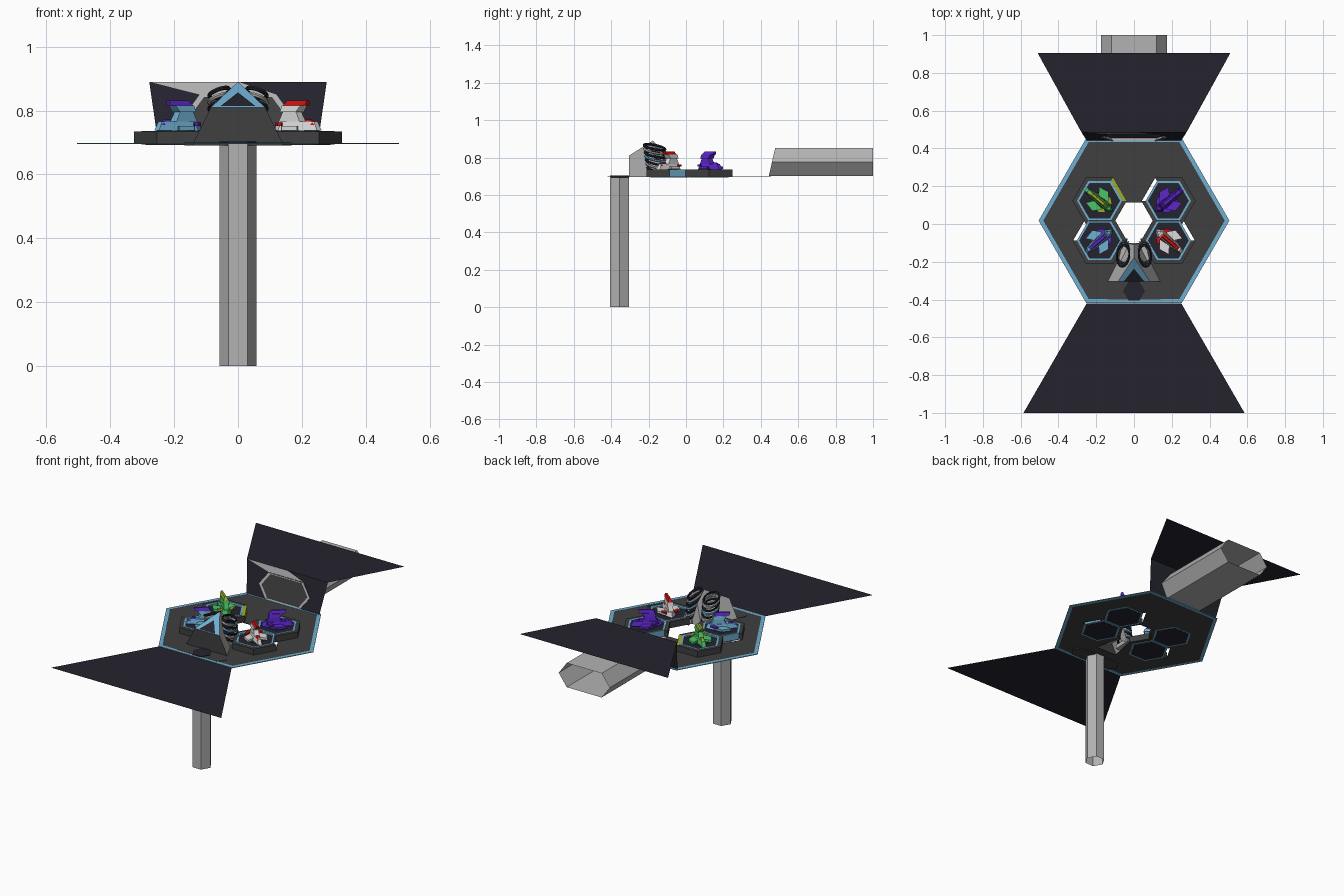
import bpy, bmesh, math
from mathutils import Vector, Matrix

if "Cube" in bpy.data.objects:
    bpy.data.objects.remove(bpy.data.objects["Cube"])

def mat(name, r, g, b):
    m = bpy.data.materials.new(name)
    m.diffuse_color = (r, g, b, 1)
    m.use_nodes = True
    m.node_tree.nodes["Principled BSDF"].inputs["Base Color"].default_value = m.diffuse_color
    return m

DARK = mat("dark grey", .05, .05, .05)
BLUE = mat("light blue", .16, .43, .64)
NAVY = mat("navy", .018, .017, .028)
GREY = mat("light grey", .45, .45, .45)
WHITE = mat("white", .72, .72, .72)
RED = mat("red", .65, .005, .005)
PURPLE = mat("purple", .11, .02, .6)
GREEN = mat("green", .07, .55, .14)
LIME = mat("yellow green", .35, .4, .03)

def mesh(name, verts, faces, m, fix=True):
    me = bpy.data.meshes.new(name)
    me.from_pydata([tuple(v) for v in verts], [], faces)
    if fix:
        bm = bmesh.new()
        bm.from_mesh(me)
        bmesh.ops.recalc_face_normals(bm, faces=bm.faces)
        bm.to_mesh(me)
        bm.free()
    ob = bpy.data.objects.new(name, me)
    bpy.context.collection.objects.link(ob)
    me.materials.append(m)
    return ob

def loft(name, low, high, m, caps=True):
    """Solid between two matching loops of 3D points."""
    n = len(low)
    f = [(i, (i + 1) % n, n + (i + 1) % n, n + i) for i in range(n)]
    if caps:
        f += [tuple(range(n))[::-1], tuple(range(n, 2 * n))]
    return mesh(name, list(low) + list(high), f, m)

def prism(name, pts, z0, z1, m, caps=True):
    return loft(name, [(x, y, z0) for x, y in pts], [(x, y, z1) for x, y in pts], m, caps)

def hexa(cx, cy, r):
    return [(cx + r * math.cos(math.pi / 3 * i), cy + r * math.sin(math.pi / 3 * i)) for i in range(6)]

def segment(cx, cy, r0, r1, i):
    """One of six straight pieces of a hexagonal ring."""
    a, b = hexa(cx, cy, r0), hexa(cx, cy, r1)
    j = (i + 1) % 6
    return [a[i], b[i], b[j], a[j]]

def ring(name, cx, cy, r0, r1, z0, z1, m):
    a, b = hexa(cx, cy, r0), hexa(cx, cy, r1)
    v = [(x, y, z) for z in (z0, z1) for loop in (a, b) for x, y in loop]
    f = []
    for i in range(6):
        j = (i + 1) % 6
        f += [(i, j, 6 + j, 6 + i), (12 + i, 18 + i, 18 + j, 12 + j),
              (i, 12 + i, 12 + j, j), (6 + i, 6 + j, 18 + j, 18 + i)]
    return mesh(name, v, f, m)

CY, Z = .018, .695      # platform centre and underside height

# platform floor with light blue border
floor = prism("floor", hexa(0, CY, .482), Z, .698, DARK)
ring("floor_border", 0, CY, .48, .505, Z, .699, BLUE)

# pods: position, open collar side, bike colours
pods = [(-.182, CY + .105, 0, GREEN, LIME, LIME), (.182, CY + .105, 2, PURPLE, PURPLE, None),
        (-.182, CY - .105, 2, BLUE, PURPLE, None), (.182, CY - .105, 0, WHITE, RED, None)]
holes = [hexa(0, CY, .11), [(-.07, -.25), (.07, -.25), (.03, -.06), (-.03, -.06)]]
holes += [segment(px, py, .12, .14, s) for px, py, s, _, _, fill in pods if not fill]
for pts in holes:
    cutter = prism("cutter", pts, .6, .8, DARK)
    cutter.hide_render = True
    mod = floor.modifiers.new("cut", 'BOOLEAN')
    mod.operation, mod.solver, mod.object = 'DIFFERENCE', 'EXACT', cutter
    bpy.context.view_layer.objects.active = floor
    bpy.ops.object.modifier_apply(modifier=mod.name)
    bpy.data.objects.remove(cutter)

def bike(px, py, body, accent):
    """Small hover bike pointing away from the platform centre."""
    sx, sy = (1 if px > 0 else -1), (1 if py > CY else -1)
    c, s = math.cos(math.radians(40)), math.sin(math.radians(40))
    def w(u, v, z):
        return (px + sx * (c * u - s * v), py + sy * (s * u + c * v), z)
    def part(name, low, z0, high, z1, m):
        loft(name, [w(u, v, z0) for u, v in low], [w(u, v, z1) for u, v in high], m)
    def box(u0, u1, h):
        return [(u0, -h), (u1, -h), (u1, h), (u0, h)]
    hull = [(-.09, 0), (-.05, -.03), (.03, -.022), (.095, -.012), (.095, .012),
            (.03, .022), (-.05, .03)]
    part("bike_hull", hull, .737, [(u * .85, v * .7) for u, v in hull], .765, body)
    for k in (-1, 1):
        wing = [(-.045, k * .02), (-.005, k * .066), (.05, k * .055), (.02, k * .015)]
        part("bike_wing", wing, .738, wing, .752, body)
        fin = [(-.065, k * .026), (-.035, k * .05), (-.02, k * .047), (-.04, k * .018)]
        part("bike_fin", fin, .752, fin, .762, accent)
    part("bike_neck", box(-.06, .03, .016), .76, box(-.035, .0, .012), .815, body)
    part("bike_shoulders", box(-.05, .015, .02), .795, box(-.045, .03, .016), .815, body)
    part("bike_head", box(-.045, .045, .012), .815, box(-.03, .05, .006), .832, accent)
    part("bike_nose", box(.05, .085, .012), .755, box(.04, .06, .007), .772, accent)

for px, py, gap, body, accent, fill in pods:
    # navy base, blue rim and dark collar, with one open or coloured side
    prism("pod_base", hexa(px, py, .108), .692, .728, NAVY)
    ring("pod_rim", px, py, .106, .12, .693, .736, BLUE)
    facing = 4 if py > CY else 1
    for i in range(6):
        if i == facing or (i == gap and not fill):
            continue
        m = fill if i == gap else DARK
        prism("pod_collar", segment(px, py, .12, .144, i), .697, .735, m)
    prism("pod_pedestal", hexa(px, py, .05), .728, .738, DARK)
    bike(px, py, body, accent)

# support leg, an open hexagonal tube
prism("leg", hexa(0, -.355, .058), 0, .697, GREY, caps=False)
prism("leg_cap", hexa(0, -.355, .058), .697, .703, NAVY)
prism("step_plate", [(-.14, -.4), (.14, -.4), (.168, -.355), (.14, -.308),
                     (-.14, -.308), (-.168, -.355)], .69, .7, DARK)

# console: dark front, grey sides, peaked roof with navy panel in a blue frame
v = [(-.14, -.305, .698), (.14, -.305, .698), (.085, -.305, .81), (-.085, -.305, .81),
     (0, -.178, .89), (-.035, -.1, .698), (.035, -.1, .698), (0, -.11, .83)]
con = mesh("console", v, [(0, 1, 2, 3), (3, 2, 4), (0, 3, 4, 7, 5), (1, 6, 7, 4, 2), (5, 7, 6)], GREY)
con.data.materials.append(DARK)
con.data.materials.append(BLUE)
con.data.polygons[0].material_index = 1
con.data.polygons[1].material_index = 2
n = Vector((0, -.53, .85)) * .003
panel = [Vector((-.055, -.303, .811)) + n, Vector((.055, -.303, .811)) + n,
         Vector((0, -.235, .854)) + n]
mesh("console_panel", panel, [(0, 1, 2)], NAVY)

# ribbed coils on both sides of the console
for side in (-1, 1):
    for i in range(7):
        bpy.ops.mesh.primitive_torus_add(
            major_radius=.05, minor_radius=.007, major_segments=18, minor_segments=6,
            location=(side * .058, -.15 - .003 * i, .735 + .02 * i),
            rotation=(math.radians(-12), math.radians(side * 20), 0))
        ob = bpy.context.object
        ob.name = "coil"
        ob.scale = (.7, 1.15, 1)
        ob.data.materials.append((NAVY, GREY, NAVY, BLUE)[i % 4])
        bpy.ops.object.shade_smooth_by_angle()
    prism("coil_foot", [(side * .03, -.2), (side * .085, -.2), (side * .06, -.1), (side * .025, -.09)],
          .7, .725, GREY)

# front flap, a flat sheet
mesh("front_flap", [(-.585, -1, .697), (.585, -1, .697), (.25, -.42, .697), (-.25, -.42, .697)],
     [(0, 1, 2, 3)], NAVY)

# back wall, leaning, with a hexagonal gateway
def wall(x, z):
    return (x, .442 + (z - .697) * .225, z)
gate = [(.175, .775), (.12, .85), (-.12, .85), (-.175, .775), (-.12, .7), (.12, .7)]
for side in (-1, 1):
    pts = [(.25, .697), (.278, .89), (.12, .85), (.175, .775), (.12, .697)]
    mesh("wall_side", [wall(side * x, z) for x, z in pts],
         [(0, 1, 2), (0, 2, 3), (0, 3, 4)], NAVY)
mesh("wall_lintel", [wall(*p) for p in [(-.278, .89), (0, .89), (.12, .85), (-.12, .85)]],
     [(0, 1, 2, 3)], GREY)
mesh("wall_lintel_side", [wall(*p) for p in [(0, .89), (.278, .89), (.12, .85)]],
     [(0, 1, 2)], NAVY)

# tunnel behind the gateway, open at the far end, and its dark door
near = [wall(x, z) for x, z in gate]
loft("tunnel", near, [(x, 1, z) for x, z in gate], GREY, caps=False)
mesh("tunnel_door", [(x * .99, y + .012, z) for x, y, z in near], [tuple(range(6))], DARK)
inner = [wall(x * .88, .775 + (z - .775) * .88) for x, z in gate]
mesh("gate_frame", [(x, y - .003, z) for x, y, z in near + inner],
     [(i, (i + 1) % 6, 6 + (i + 1) % 6, 6 + i) for i in range(6) if i != 4], GREY)

# back flap, a flat sheet from the top of the wall
mesh("back_flap", [(-.278, .485, .89), (.278, .485, .89), (.51, .905, .89), (-.51, .905, .89)],
     [(0, 1, 2, 3)], NAVY)
